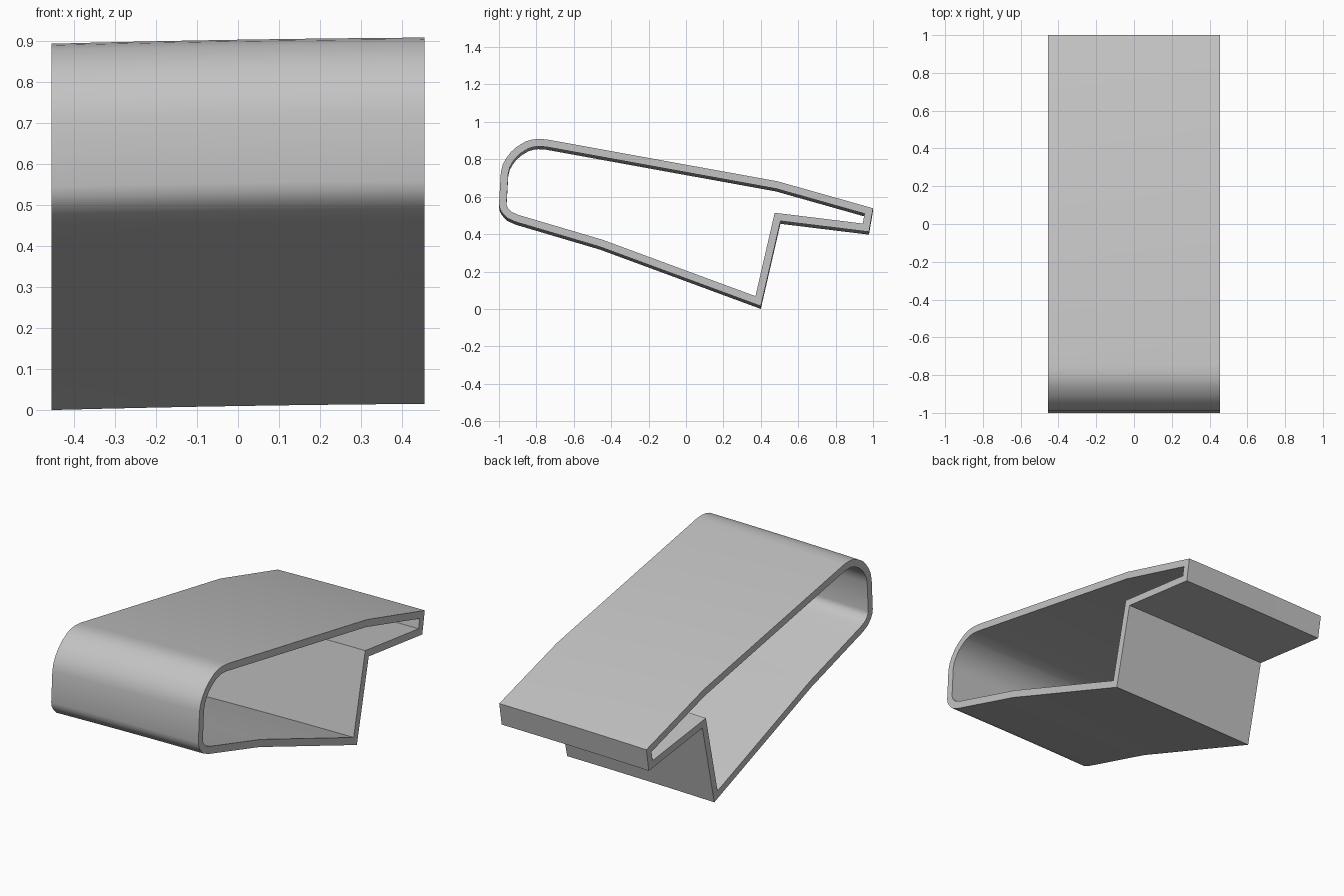
import bpy, bmesh, math
from mathutils import Vector

cube = bpy.data.objects.get("Cube")
if cube:
    bpy.data.objects.remove(cube, do_unlink=True)

HALF_WIDTH = 0.455
WALL = 0.04
SEGMENTS = 8

# Outer side profile (y, z), counter-clockwise from the lowest corner
OUTER = [Vector(p) for p in (
    (0.4, 0.0), (0.505, 0.455), (0.978, 0.397), (1.0, 0.523), (0.49, 0.667),
    (-0.743, 0.891), (-0.79, 0.894), (-0.825, 0.89), (-0.86, 0.879),
    (-0.909, 0.849), (-0.938, 0.822), (-0.962, 0.79), (-0.98, 0.757),
    (-0.99, 0.715), (-1.0, 0.545), (-0.995, 0.52), (-0.984, 0.5),
    (-0.957, 0.471), (-0.91, 0.45), (-0.46, 0.317))]


def inset(points, distance):
    """Offset a closed counter-clockwise profile inward with mitred corners."""
    result = []
    for i, p in enumerate(points):
        a = (p - points[i - 1]).normalized()
        b = (points[(i + 1) % len(points)] - p).normalized()
        na, nb = Vector((-a.y, a.x)), Vector((-b.y, b.x))
        result.append(p + (na + nb) * distance / (1 + na.dot(nb)))
    return result


def lift(x):
    """Slight rise of the sleeve towards its left side."""
    t = (x + HALF_WIDTH) / (2 * HALF_WIDTH)
    return 0.024 * t - 0.009 * t * t


# Bent sleeve: outer and inner walls, joined by a rim at each open end
bm = bmesh.new()
stations = []
for s in range(SEGMENTS + 1):
    x = HALF_WIDTH * (2 * s / SEGMENTS - 1)
    stations.append([[bm.verts.new((x, p.x, p.y + lift(x))) for p in ring]
                     for ring in (OUTER, inset(OUTER, WALL))])


def bridge(ring_a, ring_b):
    for i in range(len(ring_a)):
        bm.faces.new((ring_a[i - 1], ring_a[i], ring_b[i], ring_b[i - 1]))


for near, far in zip(stations, stations[1:]):
    for k in range(2):
        bridge(near[k], far[k])
for end in (stations[0], stations[-1]):
    bridge(*end)
bmesh.ops.recalc_face_normals(bm, faces=bm.faces)

mesh = bpy.data.meshes.new("folded_sleeve")
bm.to_mesh(mesh)
bm.free()
sleeve = bpy.data.objects.new("folded_sleeve", mesh)
bpy.context.collection.objects.link(sleeve)

# Plain grey material
grey = bpy.data.materials.new("light_grey")
grey.use_nodes = True
colour = (0.55, 0.55, 0.55, 1)
grey.diffuse_color = colour
grey.node_tree.nodes["Principled BSDF"].inputs["Base Color"].default_value = colour
mesh.materials.append(grey)

# Smooth rounded end, crisp folds and rims
bpy.ops.object.select_all(action="DESELECT")
sleeve.select_set(True)
bpy.context.view_layer.objects.active = sleeve
bpy.ops.object.shade_smooth_by_angle(angle=math.radians(30))
